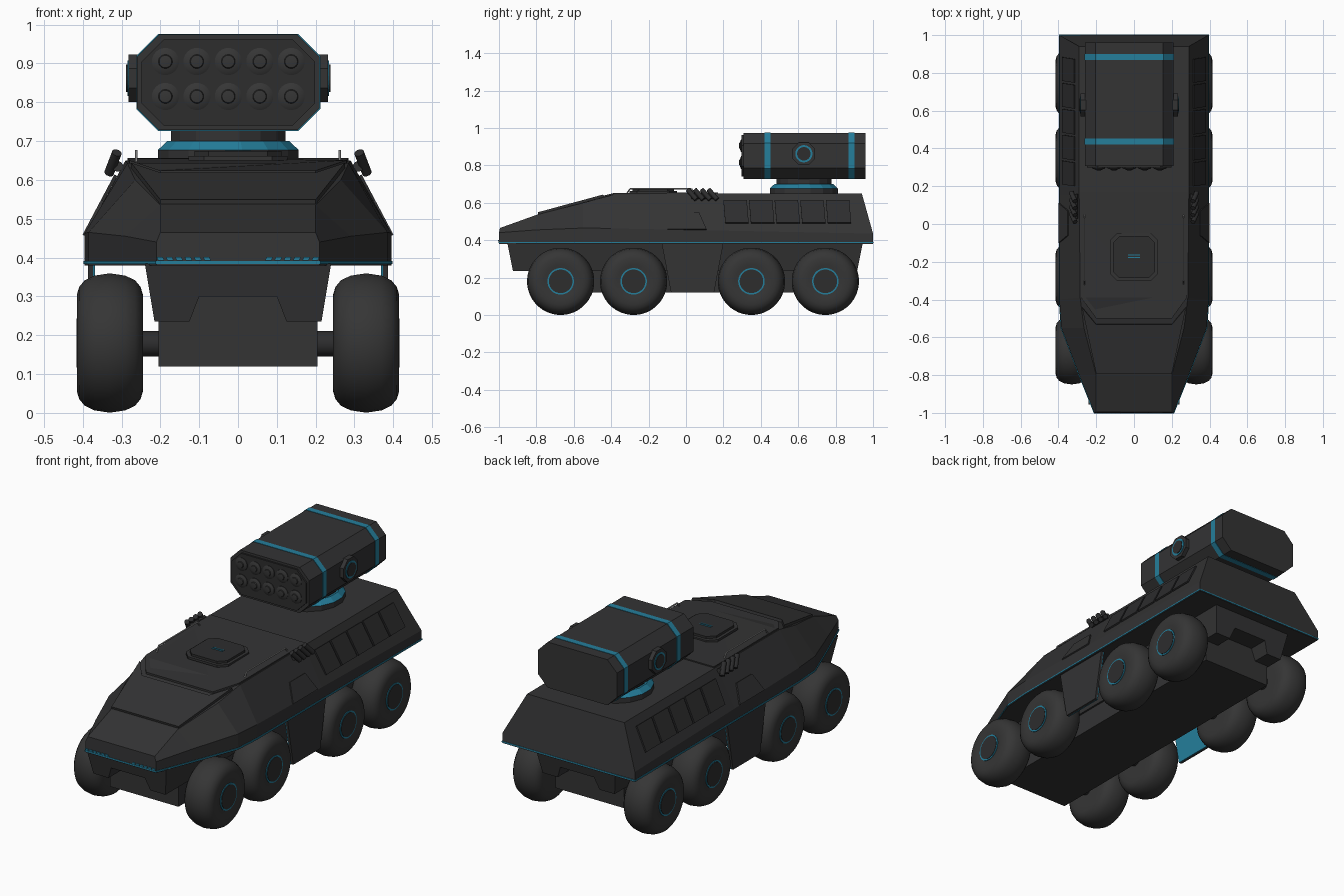
import bpy, bmesh, math
from mathutils import Vector

if "Cube" in bpy.data.objects:
    bpy.data.objects.remove(bpy.data.objects["Cube"], do_unlink=True)


def material(name, rgb, rough=0.6):
    m = bpy.data.materials.new(name)
    m.use_nodes = True
    m.diffuse_color = (*rgb, 1)
    node = m.node_tree.nodes["Principled BSDF"]
    node.inputs["Base Color"].default_value = (*rgb, 1)
    node.inputs["Roughness"].default_value = rough
    return m


ARMOUR = material("charcoal armour", (0.033, 0.033, 0.034))
PANEL = material("dark panel", (0.026, 0.026, 0.027))
RUBBER = material("tyre rubber", (0.036, 0.036, 0.036))
TEAL = material("teal trim", (0.018, 0.21, 0.33))
STEEL = material("light steel", (0.3, 0.3, 0.3))


def loft(name, rings, mat, smooth=False):
    """Skin equal-sized rings of points and cap both ends."""
    bm = bmesh.new()
    rows = [[bm.verts.new(p) for p in ring] for ring in rings]
    n = len(rows[0])
    for a, b in zip(rows, rows[1:]):
        for i in range(n):
            j = (i + 1) % n
            bm.faces.new((a[i], a[j], b[j], b[i]))
    bm.faces.new(rows[0])
    bm.faces.new(rows[-1])
    bmesh.ops.recalc_face_normals(bm, faces=bm.faces)
    mesh = bpy.data.meshes.new(name)
    bm.to_mesh(mesh)
    bm.free()
    mesh.materials.append(mat)
    if smooth:
        mesh.shade_smooth()
        mesh.set_sharp_from_angle(angle=math.radians(35))
    obj = bpy.data.objects.new(name, mesh)
    bpy.context.scene.collection.objects.link(obj)
    return obj


def prism(name, pts, offset, mat):
    a = [Vector(p) for p in pts]
    return loft(name, [a, [p + Vector(offset) for p in a]], mat)


def lathe(name, profile, base, axis, mat, seg=32, smooth=True):
    """Rings of (height, radius) stacked along an axis from the base."""
    q = Vector(axis).to_track_quat('Z', 'Y')
    turn = [2 * math.pi * (i + 0.5) / seg for i in range(seg)]
    rings = [[Vector(base) + q @ Vector((r * math.cos(t), r * math.sin(t), h)) for t in turn]
             for h, r in profile]
    return loft(name, rings, mat, smooth)


def rod(name, a, b, r, mat, seg=10):
    d = Vector(b) - Vector(a)
    return lathe(name, [(0, r), (d.length, r)], a, d, mat, seg)


def mirrored(half):
    """Complete a symmetric outline from its +x half."""
    return half + [(-p[0], *p[1:]) for p in reversed(half)]


# Upper hull: stations of y, belt width, belt z, roof y, roof width, roof z
stations = [(-1, 0.21, 0.44, -0.995, 0.2, 0.465),
            (-0.8, 0.29, 0.455, -0.8, 0.2, 0.535),
            (-0.55, 0.385, 0.465, -0.55, 0.265, 0.6),
            (-0.4, 0.395, 0.463, -0.39, 0.285, 0.643),
            (0.15, 0.395, 0.452, 0.15, 0.29, 0.65),
            (1, 0.395, 0.435, 0.94, 0.29, 0.65)]
loft("upper_hull", [mirrored([(w, y, 0.38), (w, y, zb), (r, yr, zr)])
                    for y, w, zb, yr, r, zr in stations], ARMOUR)

# Teal belt line round the hull edge
belt = mirrored([(w + 0.003, y + math.copysign(0.002, y), 0.384) for y, w, *_ in stations])
prism("belt_trim", belt, (0, 0, 0.007), TEAL)

# Raised glacis plate and forward roof plate
prism("glacis_plate", mirrored([(0.2, -0.79, 0.535), (0.275, -0.44, 0.63), (0.2, -0.53, 0.605)]),
      (0, -0.003, 0.014), ARMOUR)
prism("roof_plate", mirrored([(0.2, -0.5, 0.614), (0.28, -0.39, 0.641), (0.285, 0.17, 0.646)]),
      (0, 0, 0.01), ARMOUR)

# Lower hull with notched ends, and the belly box
notch = mirrored([(0.24, 0.385), (0.215, 0.235), (0.125, 0.235), (0.1, 0.3)])
loft("lower_hull", [[(x, s * (c - (0.385 - z) * 0.2), z) for x, z in notch]
                    for s, c in ((-1, 0.955), (1, 0.945))], ARMOUR)
loft("belly", [[(s * 0.205, y, z) for s, z in ((1, 0.12), (1, 0.38), (-1, 0.38), (-1, 0.12))]
               for y in (-0.8, 0.82)], ARMOUR)

# Roof hatch, its lid and handle marks
for name, r, z, mat in (("hatch_rim", 0.128, 0.65, ARMOUR), ("hatch_lid", 0.112, 0.662, PANEL)):
    c = r * 0.68
    oct_pts = mirrored([(c, -r), (r, -c), (r, c), (c, r)])
    prism(name, [(x, y - 0.175, z) for x, y in oct_pts], (0, 0, 0.012), mat)
for y in (-0.18, -0.167):
    prism("hatch_mark", mirrored([(0.033, y, 0.672), (0.033, y + 0.005, 0.672)]),
          (0, 0, 0.004), TEAL)


def on_side(s, y, z):
    """Point on the sloped upper side wall."""
    return (s * (0.395 - (z - 0.452) * 0.53), y, z)


wheel_profile = [(0, 0.09), (0, 0.125), (0.006, 0.145), (0.02, 0.162), (0.045, 0.174),
                 (0.085, 0.18), (0.125, 0.174), (0.15, 0.162), (0.164, 0.145),
                 (0.17, 0.125), (0.17, 0.09), (0.166, 0.075)]

for s, side in ((1, "left"), (-1, "right")):
    out = (s, 0, 0)
    # Wheels, hubs and axles
    for i, y in enumerate((-0.67, -0.28, 0.35, 0.745)):
        tag = f"{side}_{i + 1}"
        lathe("wheel_" + tag, wheel_profile, (s * 0.245, y, 0.18), out, RUBBER, 40)
        lathe("rim_ring_" + tag, [(0, 0.071), (0.006, 0.071)], (s * 0.408, y, 0.18), out, TEAL)
        lathe("hub_" + tag, [(0, 0.063), (0.008, 0.063)], (s * 0.408, y, 0.18), out, PANEL)
        rod("axle_" + tag, (s * 0.19, y, 0.178), (s * 0.26, y, 0.178), 0.033, PANEL, 16)

    # Side skirt with a teal inner lining
    skirt = [(-0.13, 0.383), (0.2, 0.383), (0.15, 0.12), (-0.08, 0.12)]
    prism("skirt_" + side, [(s * 0.373, y, z) for y, z in skirt], (s * 0.013, 0, 0), ARMOUR)
    prism("skirt_lining_" + side, [(s * 0.368, y, z) for y, z in skirt], (s * 0.005, 0, 0), TEAL)

    # Door panel and the row of rear side panels
    lift = (s * 0.007, 0, 0.004)
    door = [(-0.1, 0.455), (0.11, 0.455), (0.07, 0.545), (-0.06, 0.545)]
    prism("door_" + side, [on_side(s, *p) for p in door], lift, ARMOUR)
    for i in range(5):
        y = 0.21 + i * 0.137
        quad = [(y, 0.49), (y + 0.125, 0.49), (y + 0.115, 0.61), (y - 0.01, 0.61)]
        prism(f"side_panel_{side}_{i + 1}", [on_side(s, *p) for p in quad], lift, PANEL)

    # Grab rail on the roof edge
    path = [(s * 0.262, y, z) for y, z in
            ((-0.32, 0.645), (-0.3, 0.674), (0.03, 0.674), (0.05, 0.645))]
    for a, b in zip(path, path[1:]):
        rod("grab_rail_" + side, a, b, 0.004, STEEL, 8)

    # Smoke dischargers on a bracket
    for i in range(4):
        y = 0.01 + i * 0.037
        rod(f"smoke_tube_{side}_{i + 1}", (s * 0.312, y, 0.67), (s * 0.332, y + 0.045, 0.618),
            0.013, PANEL, 12)
    rod("smoke_bracket_" + side, (s * 0.31, 0.03, 0.635), (s * 0.31, 0.16, 0.635), 0.014, ARMOUR)

    # Slanted front lamps
    for i in range(6):
        x = s * (0.07 + i * 0.024)
        prism(f"front_lamp_{side}_{i + 1}",
              [(x, -1, 0.393), (x + s * 0.016, -1, 0.393),
               (x + s * 0.02, -1, 0.402), (x + s * 0.004, -1, 0.402)], (0, -0.004, 0), TEAL)

# Launcher turntable
PX, PY = -0.025, 0.63
up = (0, 0, 1)
for name, prof, mat in (("turret_base", [(0.645, 0.185), (0.677, 0.185)], ARMOUR),
                        ("turret_collar", [(0.677, 0.185), (0.7, 0.16)], TEAL),
                        ("turret_neck", [(0.7, 0.15), (0.745, 0.15)], ARMOUR)):
    lathe(name, prof, (PX, PY, 0), up, mat, 16, False)


def pod_ring(y, grow=0.0):
    """Chamfered launcher outline at a given depth."""
    w, h, c = 0.235 + grow, 0.123 + grow, 0.057
    pts = mirrored([(w - c, -h), (w, -h + c), (w, h - c), (w - c, h)])
    return [(PX + x, y, 0.851 + z) for x, z in pts]


# Launcher pod, front plate and teal bands
loft("launcher_pod", [pod_ring(0.307), pod_ring(0.96)], ARMOUR)
loft("launcher_face", [pod_ring(0.298, -0.012), pod_ring(0.31, -0.012)], PANEL)
for y in (0.42, 0.868):
    loft("launcher_band", [pod_ring(y, 0.002), pod_ring(y + 0.032, 0.002)], TEAL)

# Two rows of rounded missile tips
for z in (0.905, 0.815):
    for i in range(5):
        lathe("missile_tip", [(0, 0.035), (0.005, 0.035), (0.009, 0.028), (0.011, 0.018),
                              (0.015, 0.016), (0.016, 0.008)],
              (PX + (i - 2) * 0.081, 0.3, z), (0, -1, 0), RUBBER, 20)

# Side pivots of the pod
for s in (1, -1):
    x = PX + s * 0.23
    for name, depth, r, mat in (("pivot_boss", 0.027, 0.066, ARMOUR),
                                ("pivot_ring", 0.03, 0.046, TEAL),
                                ("pivot_cap", 0.033, 0.036, PANEL)):
        lathe(name, [(0, r), (depth, r)], (x, PY, 0.862), (s, 0, 0), mat,
              8 if mat is ARMOUR else 24, False)
